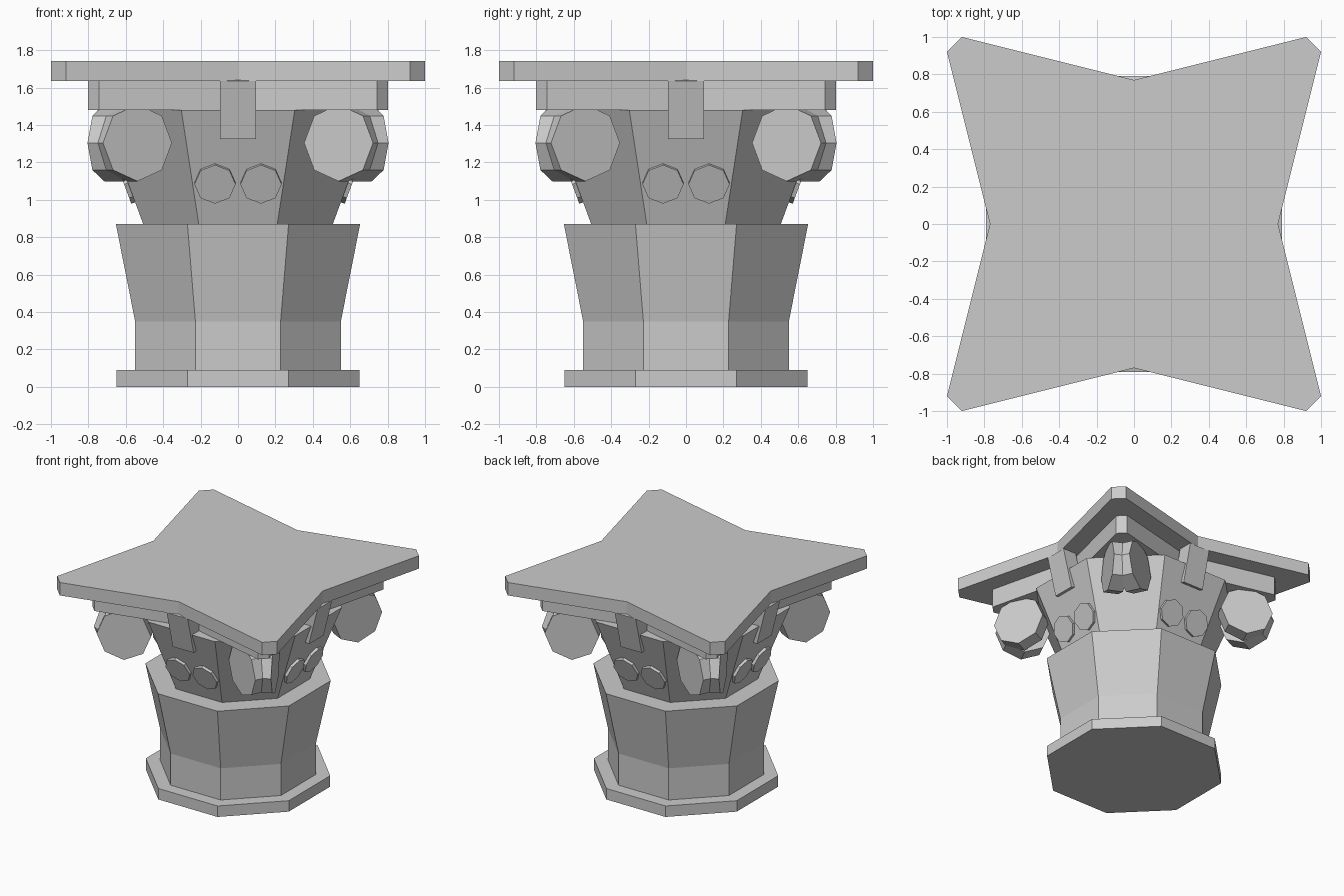
import bpy, math
from mathutils import Matrix, Vector

if "Cube" in bpy.data.objects:
    bpy.data.objects.remove(bpy.data.objects["Cube"])

T = math.tan(math.pi / 8)


def make(name, verts, faces):
    mesh = bpy.data.meshes.new(name)
    mesh.from_pydata([tuple(v) for v in verts], [], faces)
    obj = bpy.data.objects.new(name, mesh)
    bpy.context.collection.objects.link(obj)
    return obj


def loft(name, rings):
    """Join equal-sized rings of points into a closed solid."""
    n = len(rings[0])
    verts = [v for ring in rings for v in ring]
    faces = [list(range(n))[::-1], [len(verts) - n + i for i in range(n)]]
    for k in range(len(rings) - 1):
        for i in range(n):
            j = (i + 1) % n
            faces.append([k * n + i, k * n + j, (k + 1) * n + j, (k + 1) * n + i])
    return make(name, verts, faces)


def octagon(apothem, z):
    r = apothem / math.cos(math.pi / 8)
    return [(r * math.cos((i + .5) * math.pi / 4), r * math.sin((i + .5) * math.pi / 4), z)
            for i in range(8)]


def star(corner, chamfer, mid, z):
    pts = []
    for q in range(4):
        c, s = round(math.cos(q * math.pi / 2)), round(math.sin(q * math.pi / 2))
        for x, y in ((mid, 0), (corner, chamfer), (chamfer, corner)):
            pts.append((c * x - s * y, s * x + c * y, z))
    return pts


def plate(name, outline, centre, normal, depth, turn):
    """Extrude a flat outline backwards from its front face, turned about z."""
    n = Vector(normal).normalized()
    u = Vector((0, 0, 1)).cross(n).normalized()
    v = n.cross(u)
    rot = Matrix.Rotation(turn, 3, 'Z')
    front = [Vector(centre) + u * a + v * b for a, b in outline]
    return loft(name, [[rot @ (p - n * depth) for p in front], [rot @ p for p in front]])


def oct_outline(r):
    return [(r * math.cos(i * math.pi / 4), r * math.sin(i * math.pi / 4)) for i in range(8)]


# Octagonal foot, flared collar and inner bell
loft("base_ring", [octagon(.65, 0), octagon(.65, .09)])
loft("collar", [octagon(.55, .09), octagon(.55, .35), octagon(.653, .87)])
loft("bell", [octagon(.507, .87), octagon(.732, 1.48)])

# Two concave-sided slabs
loft("lower_slab", [star(.803, .743, .62, 1.48), star(.803, .743, .62, 1.636)])
loft("top_slab", [star(1, .92, .77, 1.636), star(1, .92, .77, 1.742)])

bell_tilt = math.atan2(.225, .61)
tilt = .25
spin = math.radians(26)
for k in range(4):
    turn = k * math.pi / 2
    # Leaning bracket in the middle of each side
    h = .155 / math.cos(tilt)
    plate(f"bracket_{k}", [(-.095, -h), (.095, -h), (.095, h), (-.095, h)],
          (0, -.79 + .155 * math.tan(tilt), 1.48),
          (0, -math.cos(tilt), -math.sin(tilt)), .12, turn)
    for s in (-1, 1):
        # Small rosettes lying on the bell
        n = Vector((0, -math.cos(bell_tilt), -math.sin(bell_tilt)))
        on_bell = Vector((s * .123, -.507 - (1.09 - .87) * math.tan(bell_tilt), 1.09))
        plate(f"rosette_{k}_{s}", oct_outline(.11), on_bell + n * .022, n, .06, turn)
        # Corner volute discs, paired around each diagonal
        plate(f"volute_{k}_{s}", oct_outline(.205), (s * .5375, -.715, 1.304),
              (-s * math.sin(spin), -math.cos(spin), 0), .12, turn)
